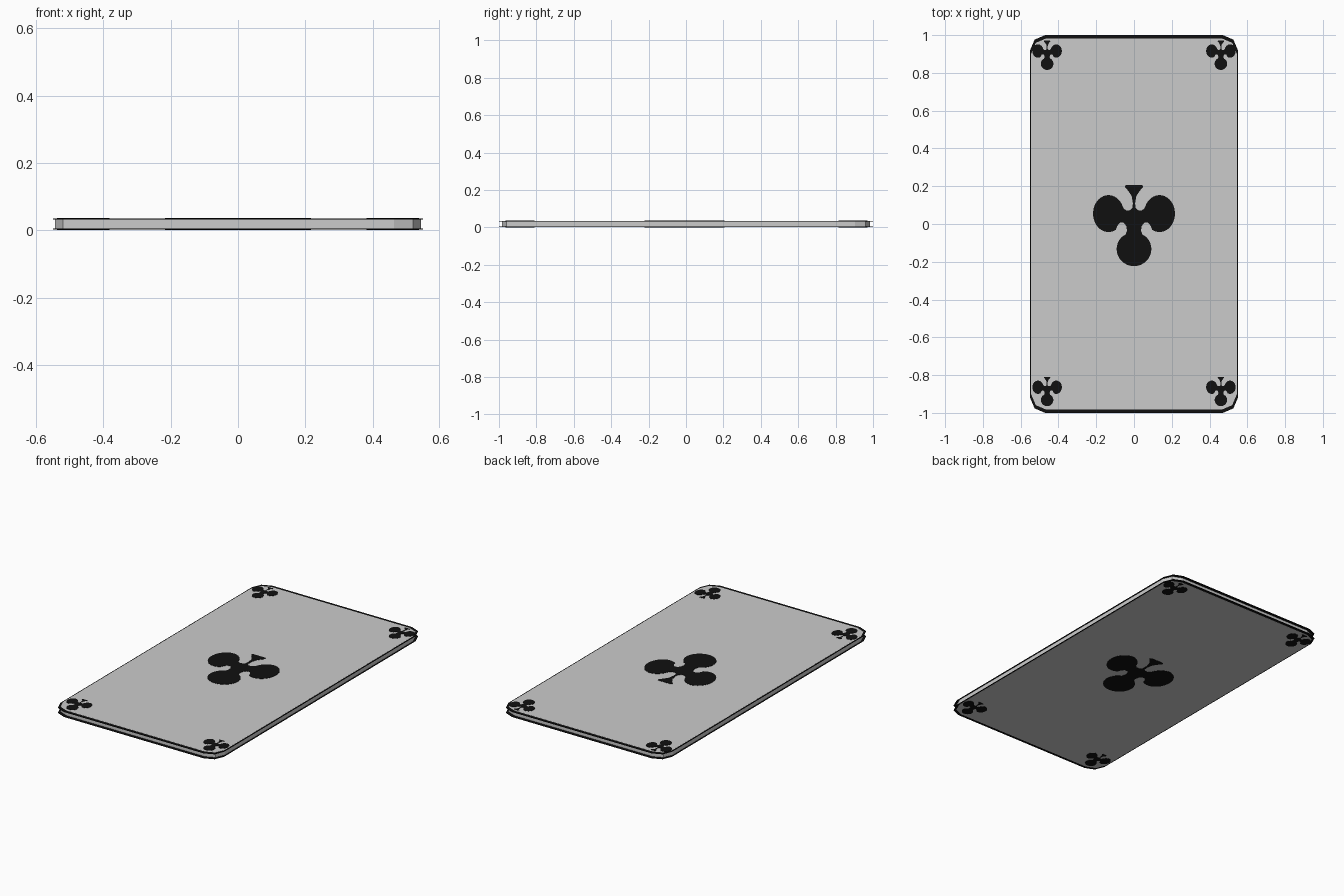
import bpy, bmesh, math

if "Cube" in bpy.data.objects:
    bpy.data.objects.remove(bpy.data.objects["Cube"])

T = 0.037  # total thickness

black = bpy.data.materials.new("black")
black.diffuse_color = (0.005, 0.005, 0.005, 1)
black.use_nodes = True
black.node_tree.nodes["Principled BSDF"].inputs["Base Color"].default_value = black.diffuse_color


def prism(name, outlines, z0, z1, mat=None):
    """Extrude one or more closed 2D outlines between two heights."""
    bm = bmesh.new()
    for pts in outlines:
        lo = [bm.verts.new((x, y, z0)) for x, y in pts]
        hi = [bm.verts.new((x, y, z1)) for x, y in pts]
        n = len(pts)
        bm.faces.new(lo[::-1])
        bm.faces.new(hi)
        for i in range(n):
            j = (i + 1) % n
            bm.faces.new((lo[i], lo[j], hi[j], hi[i]))
    bmesh.ops.recalc_face_normals(bm, faces=bm.faces)
    bmesh.ops.triangulate(bm, faces=[f for f in bm.faces if len(f.verts) > 4])
    me = bpy.data.meshes.new(name)
    bm.to_mesh(me)
    bm.free()
    if mat:
        me.materials.append(mat)
    ob = bpy.data.objects.new(name, me)
    bpy.context.collection.objects.link(ob)
    return ob


def card_outline(hx, hy):
    """Rectangle with two-segment corners, counter-clockwise."""
    corner = [(hx, hy - 0.08), (hx - 0.024, hy - 0.024), (hx - 0.08, hy)]
    pts = []
    for sx, sy in ((1, 1), (-1, 1), (-1, -1), (1, -1)):
        c = [(x * sx, y * sy) for x, y in corner]
        pts += c if sx * sy > 0 else c[::-1]
    return pts


def arc(cx, cy, rx, ry, a0, a1, n):
    return [(cx + rx * math.cos(math.radians(a0 + (a1 - a0) * i / n)),
             cy + ry * math.sin(math.radians(a0 + (a1 - a0) * i / n)))
            for i in range(n + 1)]


def club_half():
    """Left half of the club: stem, side lobe, notch, bottom lobe."""
    pts = [(-0.044, 0.207), (-0.048, 0.195), (-0.03, 0.175), (-0.012, 0.147),
           (-0.006, 0.11), (-0.008, 0.085), (-0.02, 0.073), (-0.04, 0.072),
           (-0.055, 0.082)]
    pts += arc(-0.135, 0.055, 0.082, 0.098, 32, 298, 24)
    pts += [(-0.088, -0.01), (-0.075, 0.007), (-0.055, 0.007),
            (-0.041, -0.01), (-0.037, -0.035), (-0.045, -0.057)]
    pts += arc(0, -0.133, 0.092, 0.09, 132, 265, 14)
    return pts


def club(cx, cy, s):
    half = club_half()
    full = half + [(-x, y) for x, y in reversed(half)]
    return [(cx + x * s, cy + y * s) for x, y in full]


# grey card body
prism("card_body", [card_outline(0.544, 0.983)], 0.0015, T - 0.0015)

# clubs and black rims, mirrored on both faces
clubs = [club(0, 0, 1)] + [club(x, y, 0.36)
                           for x in (-0.46, 0.46) for y in (0.896, -0.884)]
for side, flip in (("top", False), ("bottom", True)):
    def z(v):
        return T - v if flip else v
    prism(side + "_rim", [card_outline(0.55, 1.0)], z(T - 0.005), z(T - 0.002), black)
    prism(side + "_clubs", clubs, z(T - 0.002), z(T), black)
